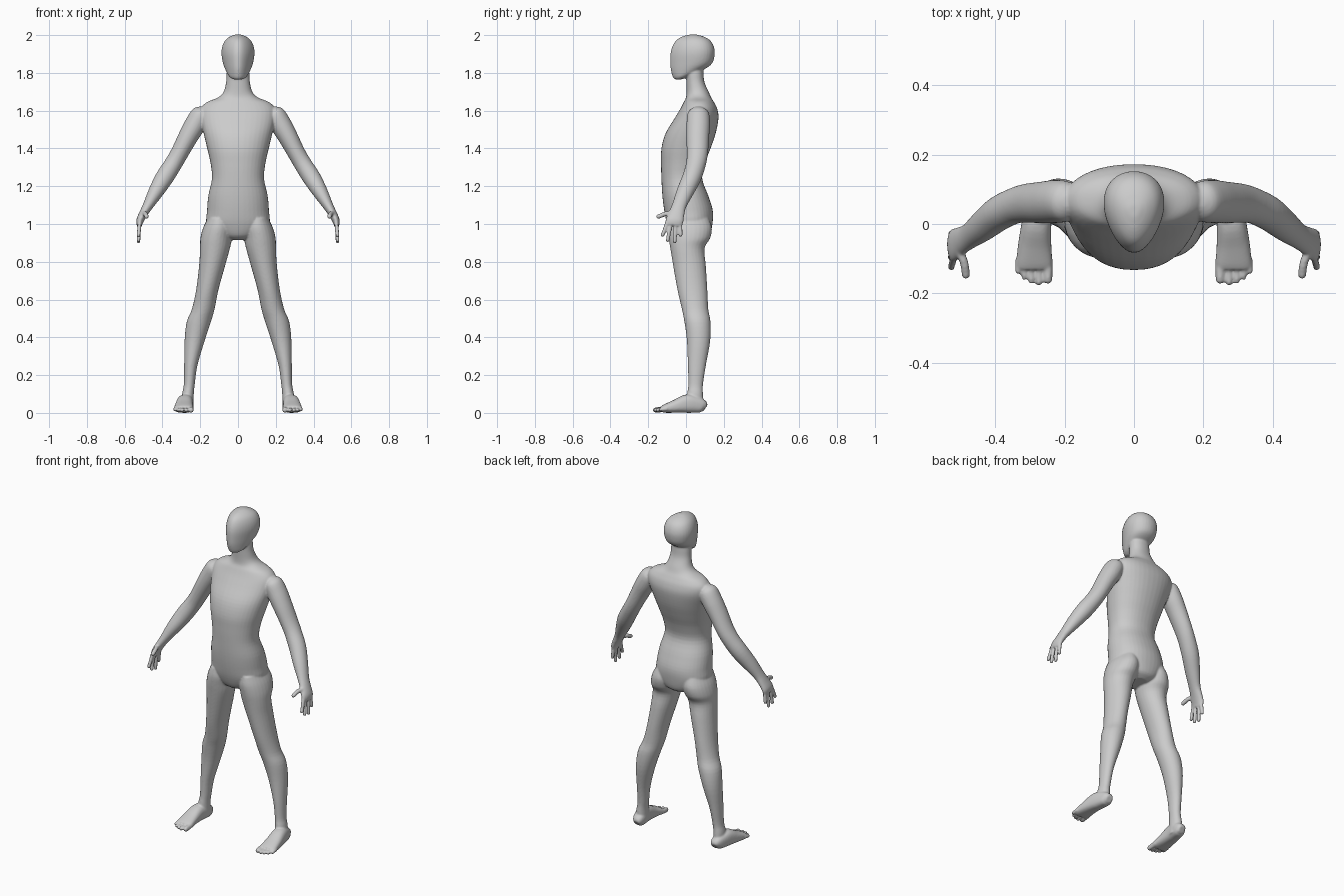
import bpy, bmesh
from math import sin, cos, pi, copysign
from mathutils import Vector

X, Y, Z = Vector((1, 0, 0)), Vector((0, 1, 0)), Vector((0, 0, 1))
parts = []


def spline(rows, steps):
    """Catmull-Rom interpolation through rows of numbers."""
    out = []
    for i in range(len(rows) - 1):
        p = [rows[max(0, min(len(rows) - 1, i + k))] for k in (-1, 0, 1, 2)]
        for s in range(steps):
            t = s / steps
            out.append([0.5 * (2 * b + (c - a) * t + (2 * a - 5 * b + 4 * c - d) * t * t
                               + (3 * b - a - 3 * c + d) * t ** 3) for a, b, c, d in zip(*p)])
    return out + [list(rows[-1])]


def loft(name, rows, side=1, ref=Y, axis=None, square=1.0, taper=0.0, seg=28):
    """Skin elliptical rings; rows are (x, y, z, half width, half depth)."""
    rows = spline(rows, 4)
    bm = bmesh.new()
    rings = []
    for i, (x, y, z, a, b) in enumerate(rows):
        c = Vector((x, y, z))
        if axis:
            t = axis
        else:
            t = (Vector(rows[min(i + 1, len(rows) - 1)][:3])
                 - Vector(rows[max(i - 1, 0)][:3])).normalized()
        u = ref.cross(t).normalized()
        v = t.cross(u)
        ring = []
        for k in range(seg):
            q = 2 * pi * k / seg
            cu = copysign(abs(cos(q)) ** square, cos(q))
            sv = copysign(abs(sin(q)) ** square, sin(q))
            p = c + u * a * cu * (1 + taper * sv) + v * b * sv
            ring.append(bm.verts.new((p.x * side, p.y, p.z)))
        rings.append(ring)
    for r, n in zip(rings, rings[1:]):
        for k in range(seg):
            m = (k + 1) % seg
            bm.faces.new((r[k], r[m], n[m], n[k]))
    bm.faces.new(rings[0])
    bm.faces.new(rings[-1])
    bmesh.ops.recalc_face_normals(bm, faces=bm.faces)
    me = bpy.data.meshes.new(name)
    bm.to_mesh(me)
    bm.free()
    ob = bpy.data.objects.new(name, me)
    bpy.context.collection.objects.link(ob)
    parts.append(ob)


def upright(name, rows, cx=False, **kw):
    """Rows of (z, half width, front y, back y), with optional leading x."""
    rows = [r if cx else (0,) + r for r in rows]
    loft(name, [(x, (f + b) / 2, z, w, (b - f) / 2) for x, z, w, f, b in rows], axis=Z, **kw)


def digit(name, pts, r, side, ref=Y, flat=1.0):
    """Rounded finger or toe along a short path."""
    a, b = Vector(pts[-2]), Vector(pts[-1])
    d = (b - a).normalized()
    rows = [(*p, r, r * flat) for p in pts[:-1]]
    rows += [(*(b - d * r * k), r * w, r * flat * w) for k, w in ((0.9, 0.95), (0.3, 0.75), (0, 0.35))]
    loft(name, rows, side, ref, seg=14)


# Torso from pelvis to base of neck
upright("torso", [
    (.915, .05, -.04, .09), (.94, .11, -.075, .125), (1.0, .165, -.10, .14),
    (1.07, .164, -.115, .142), (1.15, .157, -.125, .118), (1.24, .138, -.13, .086),
    (1.32, .145, -.132, .10), (1.40, .163, -.13, .13), (1.48, .182, -.108, .157),
    (1.56, .20, -.06, .172), (1.61, .198, -.03, .165), (1.645, .165, -.012, .148),
    (1.67, .105, 0, .133), (1.70, .076, .003, .12), (1.75, .063, .002, .098),
    (1.80, .06, 0, .092), (1.84, .055, .005, .09)], square=.92, seg=40)

# Egg-shaped head
upright("head", [
    (1.766, .026, -.062, -.02), (1.782, .046, -.071, .02), (1.815, .064, -.08, .09),
    (1.85, .077, -.083, .138), (1.90, .085, -.082, .152), (1.94, .081, -.072, .147),
    (1.972, .066, -.052, .128), (1.992, .042, -.02, .095), (2.003, .015, .02, .055)],
    taper=.25, seg=36)

for s, side in ((1, "left"), (-1, "right")):
    # Leg from hip to ankle
    upright(side + "_leg", [
        (.10, 1.03, .06, -.09, .12), (.105, .98, .08, -.097, .137), (.115, .925, .084, -.092, .128),
        (.122, .87, .079, -.083, .098), (.137, .78, .069, -.068, .105),
        (.163, .65, .059, -.045, .113), (.184, .55, .06, -.022, .118),
        (.208, .48, .064, -.008, .13), (.23, .38, .053, .005, .128),
        (.25, .25, .035, .01, .105), (.258, .15, .029, .012, .09),
        (.265, .10, .031, .006, .09), (.268, .02, .034, 0, .095)], cx=True, side=s)

    # Foot from heel to ball
    loft(side + "_foot", [
        (.268, .103, .026, .02, .02), (.268, .085, .036, .033, .036), (.275, .04, .046, .04, .046),
        (.281, 0, .048, .043, .048), (.286, -.06, .034, .048, .034),
        (.287, -.11, .023, .052, .023), (.287, -.128, .019, .05, .017)],
        s, ref=Z, square=.8)
    for i, (x, tip, r) in enumerate(((.248, -.172, .0135), (.274, -.177, .010), (.296, -.172, .0095),
                                     (.316, -.161, .009), (.334, -.144, .0085))):
        digit(f"{side}_toe_{i}", [(x, -.10, .022), (x, -.135, .018), (x, tip, .014)], r, s, Z, 1.15)

    # Arm running into the palm
    loft(side + "_arm", [
        (.18, .065, 1.612, .022, .028), (.195, .065, 1.585, .05, .056), (.225, .065, 1.53, .056, .062),
        (.265, .062, 1.46, .052, .06), (.31, .06, 1.375, .047, .056), (.345, .052, 1.315, .047, .052),
        (.39, .03, 1.245, .048, .05), (.435, -.005, 1.17, .04, .045), (.475, -.035, 1.1, .028, .038),
        (.498, -.048, 1.06, .023, .041), (.518, -.06, 1.02, .02, .047), (.523, -.065, .992, .014, .044)], s)
    for i, (y0, y1, z) in enumerate(((-.098, -.128, .932), (-.076, -.098, .905),
                                     (-.053, -.06, .898), (-.031, -.028, .932))):
        digit(f"{side}_finger_{i}", [(.519, y0, 1.015), (.524, (y0 + y1) / 2, .97), (.527, y1, z)], .0105, s)
    digit(side + "_thumb", [(.508, -.065, 1.06), (.49, -.11, 1.053), (.483, -.157, 1.035)], .0125, s, Z)

# Fuse everything into one smooth skin
bpy.ops.object.select_all(action='DESELECT')
for ob in parts:
    ob.select_set(True)
body = parts[0]
bpy.context.view_layer.objects.active = body
bpy.ops.object.join()
body.name = "body"
skin = body.modifiers.new("fuse", 'REMESH')
skin.mode = 'VOXEL'
skin.voxel_size = .005
skin.use_smooth_shade = True
relax = body.modifiers.new("relax", 'SMOOTH')
relax.factor = .5
relax.iterations = 5
